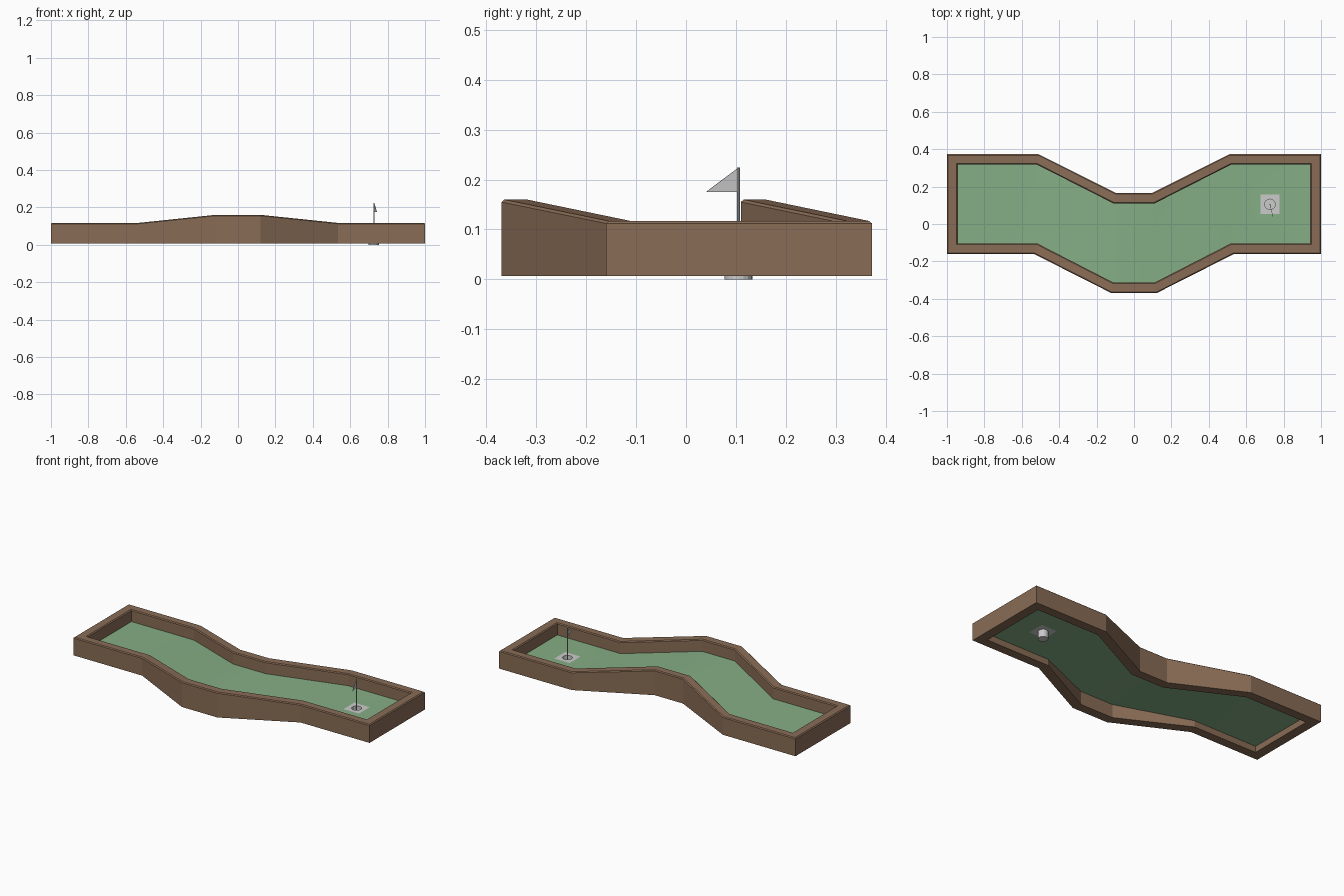
import bpy, bmesh, math
from mathutils import Vector

default = bpy.data.objects.get("Cube")
if default:
    bpy.data.objects.remove(default, do_unlink=True)


def material(name, rgb):
    m = bpy.data.materials.new(name)
    m.use_nodes = True
    color = (*rgb, 1)
    m.diffuse_color = color
    m.node_tree.nodes["Principled BSDF"].inputs["Base Color"].default_value = color
    return m


WOOD = material("brown wood", (0.25, 0.15, 0.092))
TURF = material("green turf", (0.235, 0.425, 0.235))
METAL = material("light grey", (0.6, 0.6, 0.6))


def make_object(name, verts, faces, mat, recalc=False):
    mesh = bpy.data.meshes.new(name)
    mesh.from_pydata(verts, [], faces)
    if recalc:
        bm = bmesh.new()
        bm.from_mesh(mesh)
        bmesh.ops.recalc_face_normals(bm, faces=bm.faces)
        bm.to_mesh(mesh)
        bm.free()
    mesh.materials.append(mat)
    obj = bpy.data.objects.new(name, mesh)
    bpy.context.collection.objects.link(obj)
    return obj


BASE, TURF_Z, RIM_Z, RISE = 0.007, 0.045, 0.117, 0.043
HOLE = Vector((0.727, 0.105, TURF_Z))

# Half outlines: (x, y, share of the hump height), from the right end inwards
outer_back = [(1, 0.373, 0), (0.51, 0.373, 0), (0.095, 0.165, 1)]
outer_front = [(1, -0.16, 0), (0.535, -0.16, 0), (0.12, -0.37, 1)]
inner_back = [(0.942, 0.318, 0), (0.52, 0.318, 0), (0.11, 0.11, 1)]
inner_front = [(0.942, -0.105, 0), (0.515, -0.105, 0), (0.11, -0.313, 1)]


def mirrored(half):
    return half + [(-x, y, h) for x, y, h in reversed(half)]


# Wooden border: a bevelled profile carried round the outline
outer = mirrored(outer_back) + mirrored(outer_front)[::-1]
inner = mirrored(inner_back) + mirrored(inner_front)[::-1]
profile = [(0, None), (0, -0.005), (0.1, 0), (0.9, 0), (1, -0.005), (1, None)]
verts, faces = [], []
for (ox, oy, h), (ix, iy, _) in zip(outer, inner):
    for t, drop in profile:
        z = BASE if drop is None else RIM_Z + RISE * h + drop
        verts.append((ox + (ix - ox) * t, oy + (iy - oy) * t, z))
n, k = len(outer), len(profile)
for i in range(n):
    for j in range(k):
        a, b = i * k, (i + 1) % n * k
        faces.append((a + j, b + j, b + (j + 1) % k, a + (j + 1) % k))
make_object("wooden_border", verts, faces, WOOD, recalc=True)

# Turf strips, the last one framing a square opening for the hole plate
back, front = mirrored(inner_back), mirrored(inner_front)
verts = [(x, y, TURF_Z + RISE * h) for x, y, h in back + front]
m = len(back)
faces = [(i, i + 1, m + i + 1, m + i) for i in range(1, m - 1)]
half = 0.052
corners = [(1, 1), (-1, 1), (-1, -1), (1, -1)]
verts += [HOLE + Vector((sx * half, sy * half, 0)) for sx, sy in corners]
ring = [0, 1, m + 1, m]
for i in range(4):
    j = (i + 1) % 4
    faces.append((ring[i], ring[j], 2 * m + j, 2 * m + i))
turf = make_object("turf", verts, faces, TURF)
for p in turf.data.polygons:
    p.use_smooth = True

# Square plate with a round opening, and the cup sunk below it
SIDES, R = 16, 0.028
verts, faces = [], []
for i in range(SIDES):
    a = math.tau * i / SIDES
    d = Vector((math.cos(a), math.sin(a), 0))
    verts += [HOLE + d * half / max(abs(d.x), abs(d.y)), HOLE + d * R]
    j = (i + 1) % SIDES
    faces.append((2 * i, 2 * j, 2 * j + 1, 2 * i + 1))
make_object("hole_plate", verts, faces, METAL)

verts, faces = [], []
for i in range(SIDES):
    a = math.tau * i / SIDES
    x, y = HOLE.x + R * math.cos(a), HOLE.y + R * math.sin(a)
    verts += [(x, y, TURF_Z), (x, y, 0)]
    j = (i + 1) % SIDES
    faces.append((2 * i, 2 * i + 1, 2 * j + 1, 2 * j))
faces.append([2 * i + 1 for i in range(SIDES)])
cup = make_object("hole_cup", verts, faces, METAL, recalc=True)

# Flag pole standing in the cup
POLE_TOP = 0.224
bpy.ops.mesh.primitive_cylinder_add(
    vertices=8, radius=0.0028, depth=POLE_TOP - 0.001,
    location=(HOLE.x, HOLE.y, POLE_TOP / 2 + 0.0005))
pole = bpy.context.object
pole.name = "flag_pole"
pole.data.materials.append(METAL)

# Thin triangular pennant, turned slightly off the y axis
along = Vector((0.016, -0.065, 0))
side = Vector((along.y, -along.x, 0)).normalized() * 0.001
top = Vector((HOLE.x, HOLE.y, POLE_TOP))
low = top - Vector((0, 0, 0.049))
triangle = [top, low, low + along]
verts = [p + side for p in triangle] + [p - side for p in triangle]
faces = [(0, 1, 2), (5, 4, 3)] + [(i, i + 3, (i + 1) % 3 + 3, (i + 1) % 3) for i in range(3)]
make_object("pennant", verts, faces, METAL, recalc=True)
